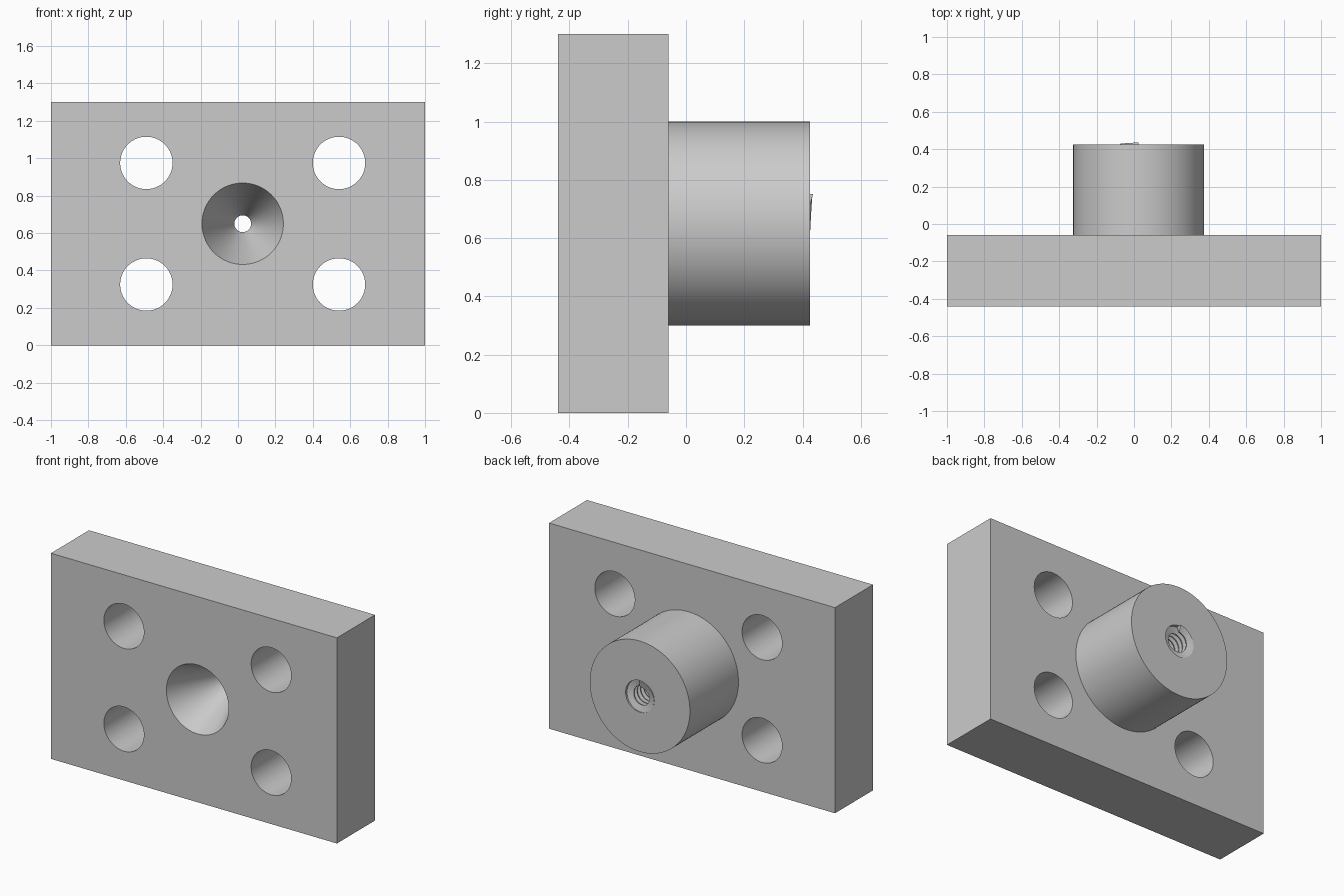
import bpy
import bmesh
import math
from mathutils import Matrix, Vector

if "Cube" in bpy.data.objects:
    bpy.data.objects.remove(bpy.data.objects["Cube"], do_unlink=True)

FRONT, SEAT, BACK = -0.44, -0.06, 0.425   # plate front, plate back, boss end
AXIS_X, AXIS_Z = 0.025, 0.65              # shared axis of boss, cone and thread

grey = bpy.data.materials.new("light_grey")
grey.use_nodes = True
grey.diffuse_color = (0.6, 0.6, 0.6, 1)
grey.node_tree.nodes["Principled BSDF"].inputs["Base Color"].default_value = (0.6, 0.6, 0.6, 1)


def finish(name, bm):
    bmesh.ops.recalc_face_normals(bm, faces=bm.faces)
    mesh = bpy.data.meshes.new(name)
    bm.to_mesh(mesh)
    bm.free()
    mesh.materials.append(grey)
    obj = bpy.data.objects.new(name, mesh)
    bpy.context.collection.objects.link(obj)
    return obj


def lathe(name, profile, x, z, steps=96):
    """Turn (radius, y) points around the line through x, z along y."""
    bm = bmesh.new()
    verts = [bm.verts.new((x + r, y, z)) for r, y in profile]
    edges = [bm.edges.new(pair) for pair in zip(verts, verts[1:])]
    bmesh.ops.spin(bm, geom=verts + edges, cent=(x, 0, z), axis=(0, 1, 0),
                   angle=math.tau, steps=steps)
    bmesh.ops.remove_doubles(bm, verts=bm.verts, dist=0.0001)
    return finish(name, bm)


def rod(name, radius, y0, y1, x, z):
    return lathe(name, [(0, y0), (radius, y0), (radius, y1), (0, y1)], x, z)


def activate(obj):
    bpy.ops.object.select_all(action='DESELECT')
    obj.select_set(True)
    bpy.context.view_layer.objects.active = obj


def combine(target, other, operation):
    mod = target.modifiers.new(operation, 'BOOLEAN')
    mod.operation = operation
    mod.solver = 'EXACT'
    mod.object = other
    activate(target)
    bpy.ops.object.modifier_apply(modifier=mod.name)
    bpy.data.objects.remove(other, do_unlink=True)


# Rectangular plate
bm = bmesh.new()
bmesh.ops.create_cube(bm, size=1, matrix=Matrix.Translation((0, (FRONT + SEAT) / 2, 0.65))
                      @ Matrix.Diagonal((2, SEAT - FRONT, 1.3, 1)))
body = finish("plate_with_boss", bm)

# Round boss on the back
combine(body, rod("boss", 0.35, SEAT - 0.1, BACK, AXIS_X, AXIS_Z), 'UNION')

# Four bolt holes
for x in (-0.49, 0.54):
    for z in (0.325, 0.975):
        combine(body, rod("bolt_hole", 0.14, FRONT - 0.1, SEAT + 0.1, x, z), 'DIFFERENCE')

# Conical front opening leading into the straight bore
bore = [(0, FRONT - 0.06), (0.245, FRONT - 0.06), (0.045, SEAT),
        (0.1, SEAT), (0.1, BACK + 0.1), (0, BACK + 0.1)]
combine(body, lathe("bore", bore, AXIS_X, AXIS_Z), 'DIFFERENCE')

# Helical thread ridge inside the bore, ending just proud of the boss
PITCH, TURNS, STEPS = 0.033, 14, 40
section = [(0.101, -0.014), (0.06, -0.003), (0.06, 0.003), (0.101, 0.014)]
end_y = BACK - 0.003
bm = bmesh.new()
rings = []
for i in range(TURNS * STEPS + 1):
    angle = math.pi / 2 + math.tau * i / STEPS
    y = end_y - PITCH * i / STEPS
    rings.append([bm.verts.new(Vector((AXIS_X + r * math.cos(angle), y + dy,
                                       AXIS_Z + r * math.sin(angle))))
                  for r, dy in section])
for a, b in zip(rings, rings[1:]):
    for k in range(len(section)):
        n = (k + 1) % len(section)
        bm.faces.new((a[k], a[n], b[n], b[k]))
bm.faces.new(rings[0])
bm.faces.new(rings[-1])
thread = finish("thread", bm)

for obj in (body, thread):
    activate(obj)
    bpy.ops.object.shade_smooth_by_angle(angle=math.radians(25))
